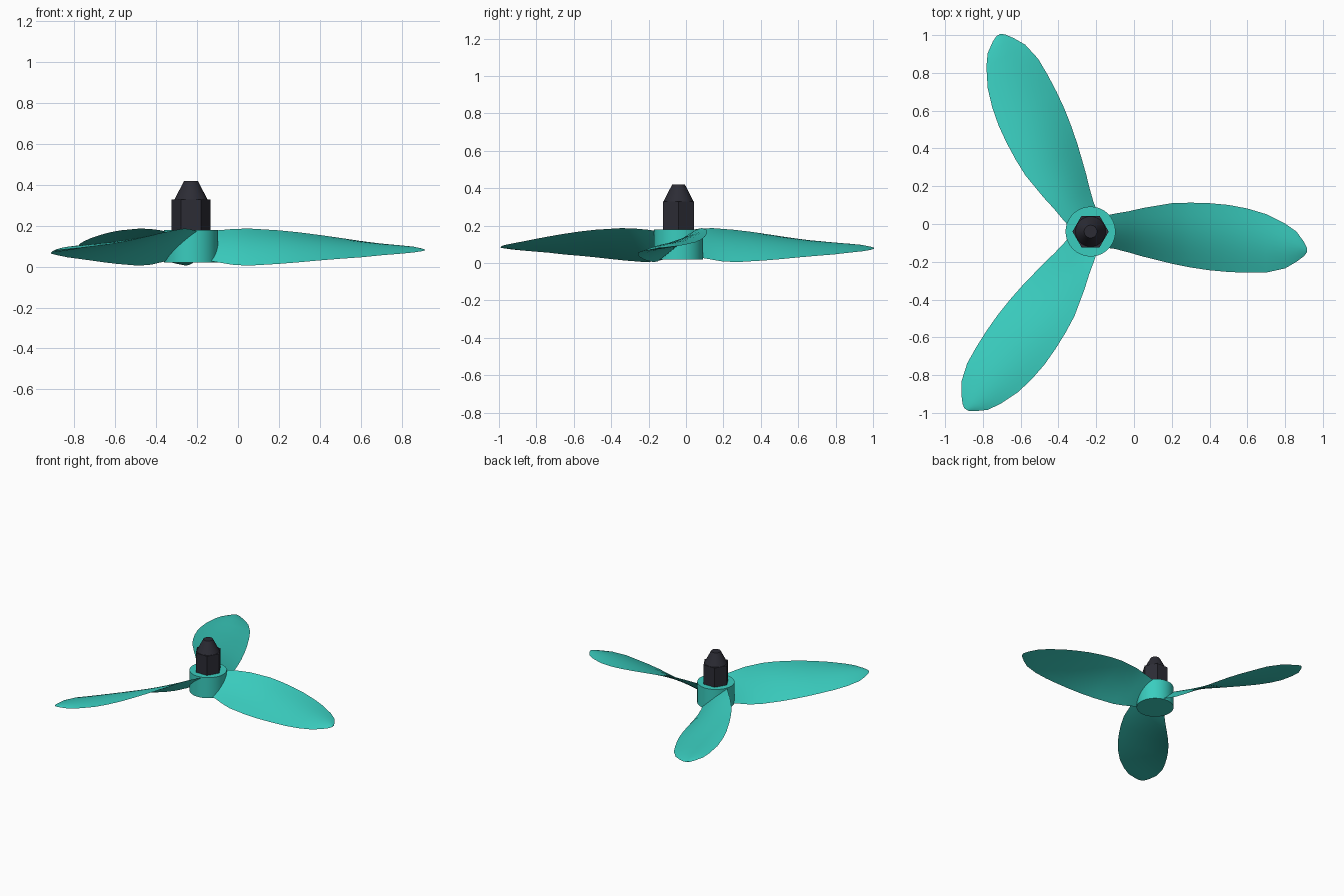
import bpy, bmesh
from math import sin, cos, pi, radians
from mathutils import Matrix, Vector

cube = bpy.data.objects.get("Cube")
if cube:
    bpy.data.objects.remove(cube)

AXIS = Vector((-0.23, -0.04, 0))


def material(name, rgb):
    m = bpy.data.materials.new(name)
    m.use_nodes = True
    m.diffuse_color = (*rgb, 1)
    m.node_tree.nodes["Principled BSDF"].inputs["Base Color"].default_value = (*rgb, 1)
    return m


teal = material("teal", (0.042, 0.61, 0.52))
charcoal = material("charcoal", (0.025, 0.025, 0.035))


def finish(bm, name, mat):
    bmesh.ops.recalc_face_normals(bm, faces=bm.faces)
    mesh = bpy.data.meshes.new(name)
    bm.to_mesh(mesh)
    bm.free()
    obj = bpy.data.objects.new(name, mesh)
    obj.location = AXIS
    mesh.materials.append(mat)
    bpy.context.collection.objects.link(obj)
    bpy.ops.object.select_all(action='DESELECT')
    obj.select_set(True)
    bpy.context.view_layer.objects.active = obj
    bpy.ops.object.shade_smooth_by_angle(angle=radians(35))
    return obj


def cone(name, mat, sides, r1, r2, z1, z2):
    bm = bmesh.new()
    spot = Matrix.Translation((0, 0, (z1 + z2) / 2)) @ Matrix.Rotation(pi / 2, 4, 'Z')
    bmesh.ops.create_cone(bm, cap_ends=True, segments=sides, radius1=r1,
                          radius2=r2, depth=z2 - z1, matrix=spot)
    return finish(bm, name, mat)


# Hub, hexagonal nut and tapered cap
cone("hub", teal, 64, 0.132, 0.132, 0.02, 0.18)
cone("hex_nut", charcoal, 6, 0.096, 0.096, 0.17, 0.33)
cone("nut_cap", charcoal, 32, 0.08, 0.034, 0.33, 0.42)

# Blade stations: radius, leading y, trailing y, mid height, half rise
STATIONS = [
    (0.08, 0.085, -0.085, 0.1, 0.07), (0.13, 0.095, -0.092, 0.1, 0.078),
    (0.2, 0.107, -0.11, 0.097, 0.087), (0.28, 0.125, -0.133, 0.096, 0.091),
    (0.43, 0.15, -0.17, 0.096, 0.082), (0.53, 0.153, -0.19, 0.095, 0.073),
    (0.63, 0.15, -0.205, 0.093, 0.062), (0.73, 0.141, -0.214, 0.09, 0.051),
    (0.83, 0.122, -0.218, 0.086, 0.04), (0.93, 0.092, -0.217, 0.084, 0.028),
    (1.03, 0.042, -0.195, 0.082, 0.018), (1.09, 0.0, -0.16, 0.081, 0.011),
    (1.13, -0.055, -0.13, 0.081, 0.005), (1.145, -0.085, -0.11, 0.081, 0.001),
]
STEPS = 10


def section(bm, r, lead, trail, mid, rise):
    """Thin cambered lens from the leading edge over the top and back below."""
    chord = lead - trail
    ring = []
    for i in range(2 * STEPS):
        s = i / STEPS if i <= STEPS else 2 - i / STEPS
        side = 1 if i <= STEPS else -1
        bulge = sin(pi * s) * (0.04 * chord + side * min(0.009, 0.06 * chord))
        ring.append(bm.verts.new((r, lead - chord * s, mid + rise * (1 - 2 * s) + bulge)))
    return ring


def blade(name, angle):
    bm = bmesh.new()
    rings = [section(bm, *st) for st in STATIONS]
    for a, b in zip(rings, rings[1:]):
        for i in range(len(a)):
            j = (i + 1) % len(a)
            bm.faces.new((a[i], a[j], b[j], b[i]))
    bm.faces.new(rings[0])
    bm.faces.new(rings[-1])
    bmesh.ops.rotate(bm, verts=bm.verts, matrix=Matrix.Rotation(angle, 3, 'Z'))
    return finish(bm, name, teal)


# Three twisted blades around the hub
for k, label in enumerate(("left", "back_right", "front_right")):
    blade("blade_" + label, k * 2 * pi / 3)
